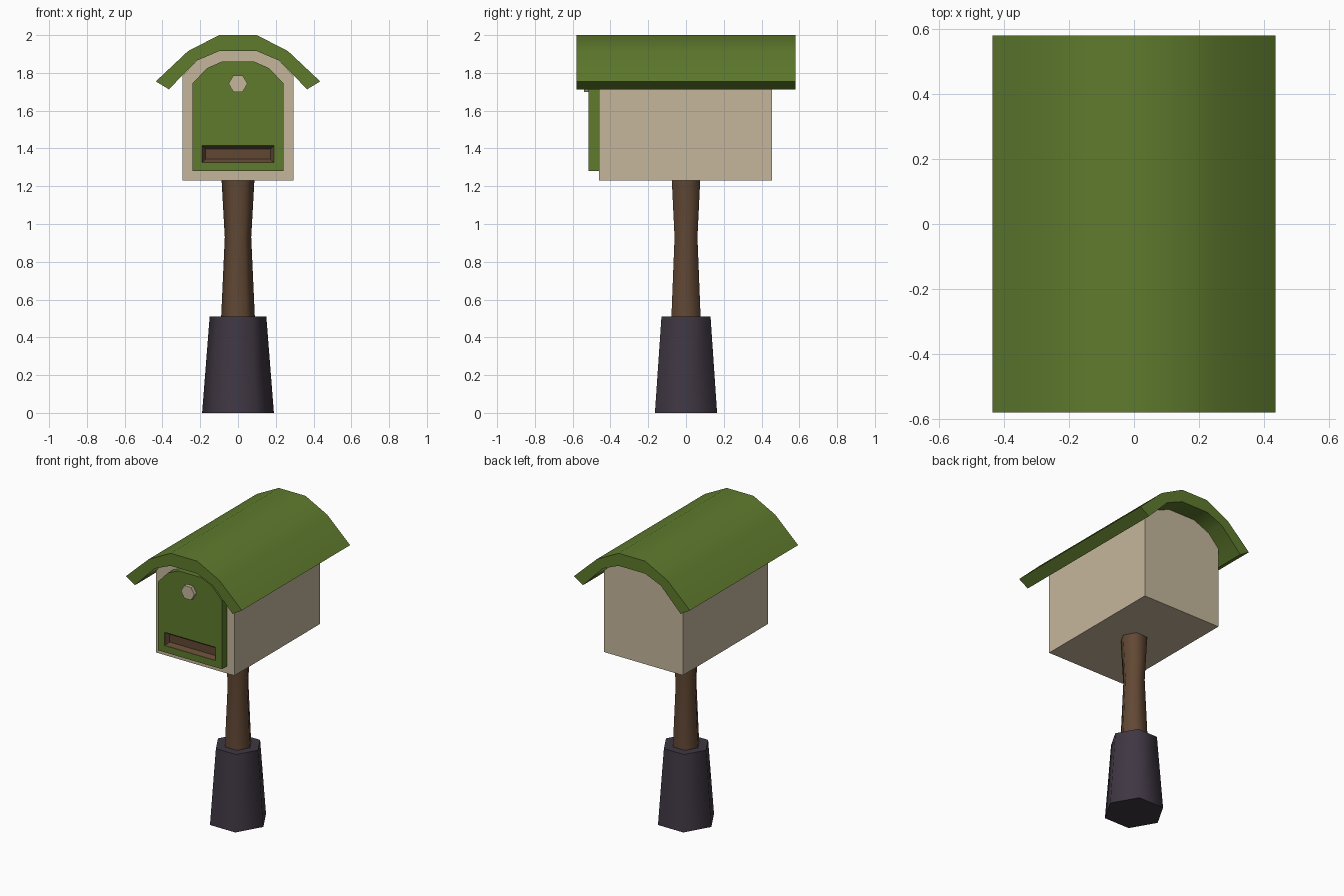
import bpy, bmesh, math

if "Cube" in bpy.data.objects:
    bpy.data.objects.remove(bpy.data.objects["Cube"])


def material(name, rgb):
    m = bpy.data.materials.new(name)
    m.diffuse_color = (*rgb, 1)
    m.use_nodes = True
    m.node_tree.nodes["Principled BSDF"].inputs["Base Color"].default_value = m.diffuse_color
    return m


GREEN = material("leaf green", (0.115, 0.198, 0.027))
BEIGE = material("warm beige", (0.56, 0.47, 0.335))
BROWN = material("wood brown", (0.12, 0.064, 0.034))
PURPLE = material("dark purple stone", (0.05, 0.038, 0.056))


def finish(name, bm, mat, smooth=None):
    bmesh.ops.recalc_face_normals(bm, faces=bm.faces)
    me = bpy.data.meshes.new(name)
    bm.to_mesh(me)
    bm.free()
    me.materials.append(mat)
    ob = bpy.data.objects.new(name, me)
    bpy.context.collection.objects.link(ob)
    if smooth:
        bpy.ops.object.select_all(action='DESELECT')
        ob.select_set(True)
        bpy.context.view_layer.objects.active = ob
        bpy.ops.object.shade_smooth_by_angle(angle=math.radians(smooth))
    return ob


def extrude_y(name, points, y0, y1, mat, smooth=None):
    """Prism along y from an (x, z) outline."""
    bm = bmesh.new()
    face = bm.faces.new([bm.verts.new((x, y0, z)) for x, z in points])
    new = bmesh.ops.extrude_face_region(bm, geom=[face])["geom"]
    bmesh.ops.translate(bm, vec=(0, y1 - y0, 0),
                        verts=[v for v in new if isinstance(v, bmesh.types.BMVert)])
    return finish(name, bm, mat, smooth)


def mirrored(half):
    """Left half of a run of points, followed by its mirror image."""
    return half + [(-x, z) for x, z in reversed(half)]


def hex_column(name, rings, mat):
    """Six-sided column through (radius, z) rings, corners along x."""
    bm = bmesh.new()
    loops = [[bm.verts.new((r * math.cos(i * math.pi / 3), r * math.sin(i * math.pi / 3), z))
              for i in range(6)] for r, z in rings]
    for a, b in zip(loops, loops[1:]):
        for i in range(6):
            j = (i + 1) % 6
            bm.faces.new((a[i], a[j], b[j], b[i]))
    bm.faces.new(loops[0])
    bm.faces.new(loops[-1])
    return finish(name, bm, mat, 65)


# Stone foot and waisted wooden post
hex_column("stone_base", [(0.19, 0), (0.15, 0.51)], PURPLE)
hex_column("post", [(0.09, 0.49), (0.07, 0.93), (0.087, 1.235)], BROWN)

# Box body with arched top
arch = [(-0.218, 1.865), (-0.1, 1.915)]
extrude_y("box_body", mirrored([(-0.295, 1.23), (-0.295, 1.783)] + arch), -0.46, 0.455, BEIGE)

# Curved roof shell: outer run, then inner run backwards
outer = mirrored([(-0.435, 1.755), (-0.265, 1.915), (-0.1, 2.0)])
inner = mirrored([(-0.366, 1.713)] + arch)
extrude_y("roof", outer + inner[::-1], -0.58, 0.58, GREEN, 40)

# Door panel
door = extrude_y("door", mirrored([(-0.24, 1.28), (-0.24, 1.745), (-0.165, 1.825),
                                   (-0.085, 1.86)]), -0.515, -0.45, GREEN)

# Letter slot: cut the door and fit a brown tray with a recessed opening
slot = mirrored([(-0.19, 1.325), (-0.19, 1.415)])
cutter = extrude_y("slot_cutter", slot, -0.56, -0.465, BROWN)
cutter.hide_render = True
cutter.hide_viewport = True
cut = door.modifiers.new("slot_cut", 'BOOLEAN')
cut.operation = 'DIFFERENCE'
cut.solver = 'EXACT'
cut.object = cutter

tray = extrude_y("letter_slot", slot, -0.512, -0.465, BROWN)
bm = bmesh.new()
bm.from_mesh(tray.data)
front = min(bm.faces, key=lambda f: f.calc_center_median().y)
bmesh.ops.inset_region(bm, faces=[front], thickness=0.026)
bmesh.ops.translate(bm, vec=(0, 0.025, 0), verts=front.verts)
bm.to_mesh(tray.data)
bm.free()

# Hexagonal knob
knob = [(0.05 * math.cos(i * math.pi / 3), 1.743 + 0.05 * math.sin(i * math.pi / 3))
        for i in range(6)]
extrude_y("knob", knob, -0.54, -0.5, BEIGE)
